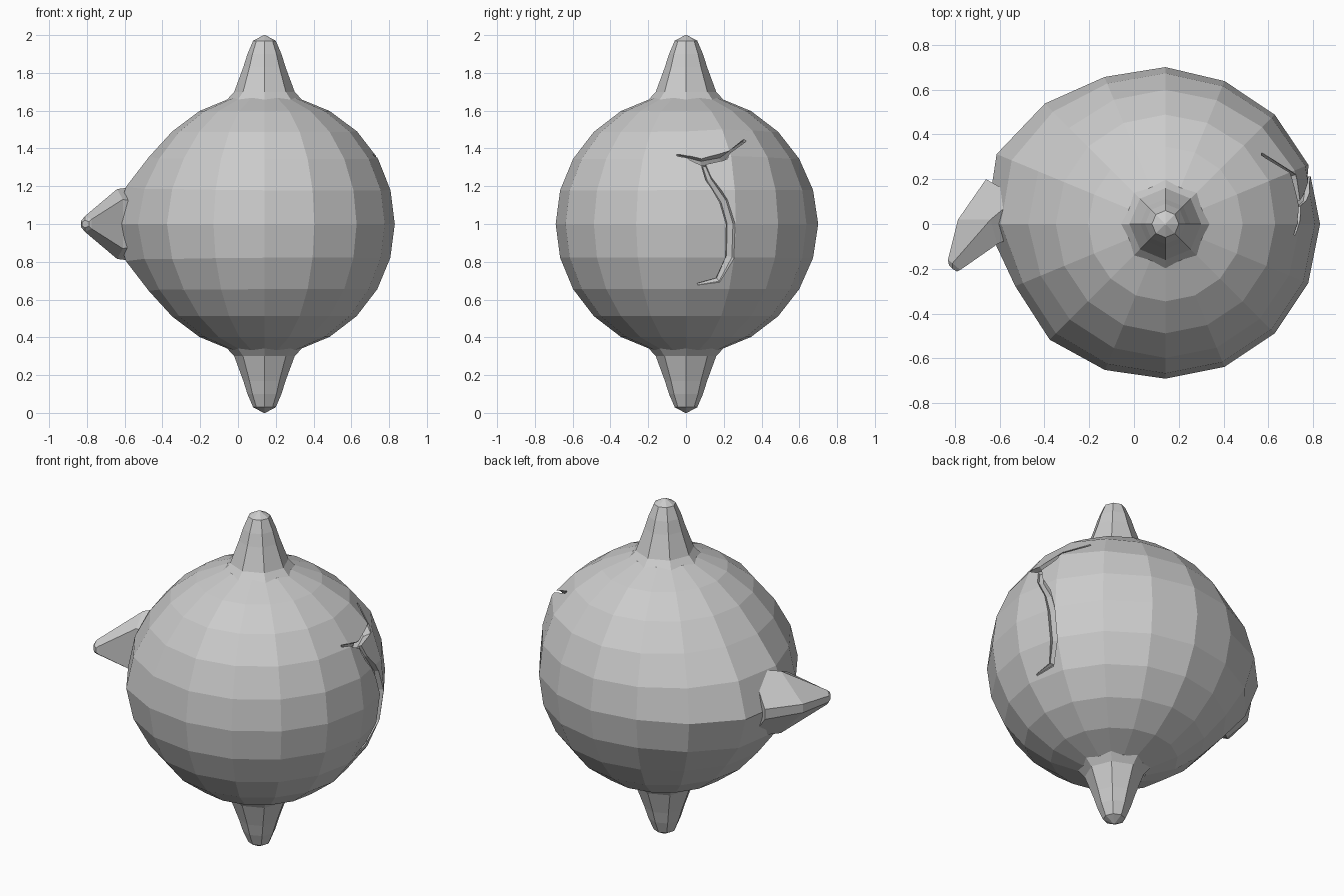
import bpy, bmesh
from math import sin, cos, pi, atan2, sqrt, exp, degrees
from mathutils import Vector

if "Cube" in bpy.data.objects:
    bpy.data.objects.remove(bpy.data.objects["Cube"])

C, R = Vector((0.14, 0, 1)), 0.69


def make(name, verts, faces):
    me = bpy.data.meshes.new(name)
    me.from_pydata(verts, [], faces)
    bm = bmesh.new()
    bm.from_mesh(me)
    bmesh.ops.recalc_face_normals(bm, faces=bm.faces)
    bm.to_mesh(me)
    bm.free()
    ob = bpy.data.objects.new(name, me)
    bpy.context.collection.objects.link(ob)
    return ob


def loft(name, rings):
    n = len(rings[0])
    verts = [tuple(p) for r in rings for p in r]
    faces = [(k * n + i, k * n + (i + 1) % n, (k + 1) * n + (i + 1) % n, (k + 1) * n + i)
             for k in range(len(rings) - 1) for i in range(n)]
    faces += [tuple(range(n)), tuple(range(len(verts) - n, len(verts)))]
    return make(name, verts, faces)


# body: low-poly ball swelling towards the side spike, with a raised brow
swell = {4: .01, 5: .02, 6: .07, 7: .125, 8: .11, 9: .035, 10: .04, 11: .015}
brow = Vector((0.52, 0.28, 0.38)).normalized()
bm = bmesh.new()
bmesh.ops.create_uvsphere(bm, u_segments=16, v_segments=12, radius=R)
for v in bm.verts:
    d = v.co.normalized()
    flat = sqrt(d.x ** 2 + d.y ** 2)
    if flat > 0.01:
        k = round((atan2(d.y, d.x) % (2 * pi)) / (pi / 8)) % 16
        elev = degrees(atan2(d.z, flat))
        r = R + swell.get(k, 0) * exp(-(elev / 22) ** 2)
        r += 0.035 * exp(-((d - brow).length / 0.28) ** 2)
        v.co = d * r
    v.co += C
me = bpy.data.meshes.new("body")
bm.to_mesh(me)
bm.free()
body = bpy.data.objects.new("body", me)
bpy.context.collection.objects.link(body)


# creases: tapered tubes following the right side, cut out of the body
def crease(name, path):
    pts = [Vector((C.x + 0.985 * sqrt(R * R - y * y - (z - 1) ** 2), y, z)) for y, z, _ in path]
    rings = []
    for i, p in enumerate(pts):
        t = (pts[min(i + 1, len(pts) - 1)] - pts[max(i - 1, 0)]).normalized()
        n = (p - C).normalized()
        s = t.cross(n).normalized()
        w = path[i][2]
        rings.append([p + n * (1.8 * w * cos(a)) + s * (w * sin(a))
                      for a in [j * pi / 3 for j in range(6)]])
    cutter = loft(name, rings)
    cutter.hide_render = True
    mod = body.modifiers.new(name, 'BOOLEAN')
    mod.object, mod.operation, mod.solver = cutter, 'DIFFERENCE', 'EXACT'
    bpy.context.view_layer.objects.active = body
    bpy.ops.object.modifier_apply(modifier=name)
    bpy.data.objects.remove(cutter)


crease("side_crease", [(.06, .68, .006), (.17, .70, .018), (.23, .82, .026), (.235, 1.0, .027),
                       (.20, 1.12, .025), (.12, 1.24, .02), (.085, 1.33, .012)])
crease("brow_crease", [(-.05, 1.365, .005), (.08, 1.325, .02), (.2, 1.345, .027), (.31, 1.44, .008)])

# top and bottom horns: eight-sided flared spikes
profile = [(.21, .645), (.16, .70), (.112, .83), (.09, .90), (.06, .97), (.004, 1.0)]
for name, s in (("top_horn", 1), ("bottom_horn", -1)):
    loft(name, [[C + Vector((r * cos(i * pi / 4), r * sin(i * pi / 4), s * h)) for i in range(8)]
                for r, h in profile])


# side spike: hooked forward; each ring has an outer edge, a ridge and an inner edge
def spike_ring(outer, ridge, inner):
    up = [outer, ridge, inner]
    return [(x, y, 1 + h) for x, y, h in up] + [(x, y, 1 - h) for x, y, h in reversed(up)]


loft("side_spike", [
    spike_ring((-.66, .20, .03), (-.52, .12, .20), (-.42, .0, .10)),
    spike_ring((-.785, .02, .025), (-.64, .02, .185), (-.61, -.09, .13)),
    spike_ring((-.83, -.16, .018), (-.81, -.175, .042), (-.775, -.205, .025)),
    spike_ring((-.825, -.185, .01), (-.81, -.20, .02), (-.79, -.212, .012))])
